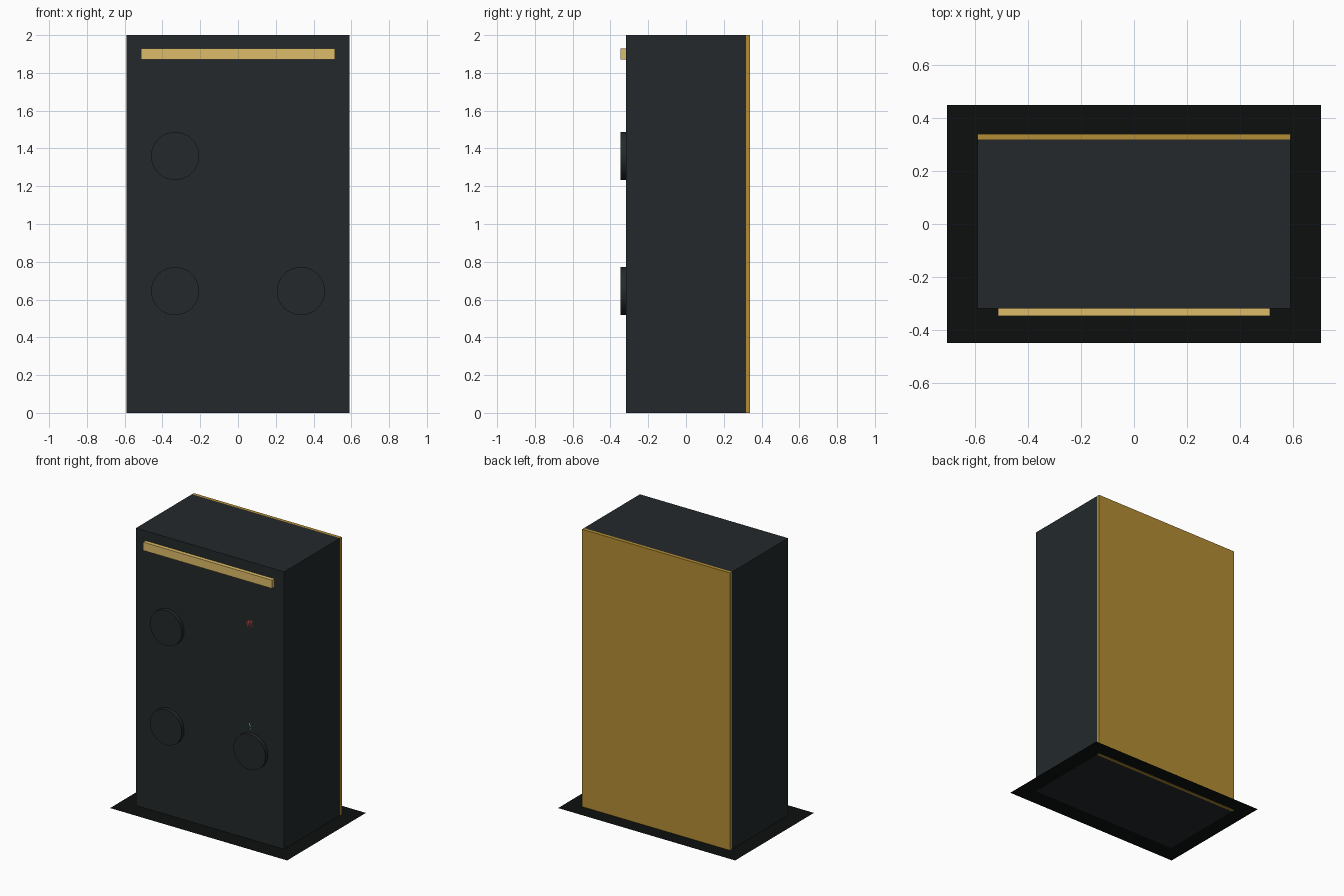
import bpy
import math

default = bpy.data.objects.get("Cube")
if default:
    bpy.data.objects.remove(default, do_unlink=True)


def material(name, rgb, roughness=0.6):
    mat = bpy.data.materials.new(name)
    mat.use_nodes = True
    mat.diffuse_color = (*rgb, 1)
    bsdf = mat.node_tree.nodes["Principled BSDF"]
    bsdf.inputs["Base Color"].default_value = (*rgb, 1)
    bsdf.inputs["Roughness"].default_value = roughness
    return mat


charcoal = material("charcoal", (0.017, 0.022, 0.024))
black = material("black", (0.004, 0.005, 0.005))
pale_brass = material("pale_brass", (0.73, 0.50, 0.14))
dark_brass = material("dark_brass", (0.46, 0.27, 0.035))
red = material("red", (0.6, 0.05, 0.05))
teal = material("teal", (0.05, 0.5, 0.5))

HALF_W, HALF_D, HEIGHT = 0.59, 0.318, 2.0
PROUD = 0.028


def finish(name, mat):
    obj = bpy.context.object
    obj.name = obj.data.name = name
    obj.data.materials.append(mat)
    return obj


def box(name, low, high, mat):
    centre = [(a + b) / 2 for a, b in zip(low, high)]
    bpy.ops.mesh.primitive_cube_add(size=1, location=centre)
    bpy.context.object.scale = [b - a for a, b in zip(low, high)]
    bpy.ops.object.transform_apply(location=False, rotation=False, scale=True)
    return finish(name, mat)


def front_disc(name, x, z, radius, front, back, mat):
    bpy.ops.mesh.primitive_cylinder_add(
        vertices=48, radius=radius, depth=back - front,
        location=(x, (front + back) / 2, z), rotation=(math.pi / 2, 0, 0))
    bpy.ops.object.shade_smooth_by_angle(angle=math.radians(40))
    return finish(name, mat)


# Cabinet and back panel
box("cabinet", (-HALF_W, -HALF_D, 0), (HALF_W, HALF_D, HEIGHT), charcoal)
box("back_panel", (-HALF_W, HALF_D, 0), (HALF_W, 0.34, HEIGHT), dark_brass)

# Trim bar across the upper front
box("trim_bar", (-0.513, -HALF_D - PROUD, 1.87),
    (0.513, -HALF_D, 1.93), pale_brass)

# Flat ground sheet, a hair above the cabinet underside
bpy.ops.mesh.primitive_plane_add(size=1, location=(0, 0, 0.003))
bpy.context.object.scale = (1.41, 0.896, 1)
bpy.ops.object.transform_apply(location=False, rotation=False, scale=True)
finish("base_sheet", black)

# Three round dials
dials = {"upper_right": (-0.333, 1.36),
         "lower_right": (-0.333, 0.645),
         "lower_left": (0.333, 0.645)}
for place, (x, z) in dials.items():
    front_disc("dial_" + place, x, z, 0.127, -HALF_D - PROUD, -HALF_D, charcoal)

# Small indicators set flush with the front
front_disc("red_indicator", 0.32, 1.55, 0.03, -HALF_D, -HALF_D + 0.01, red)
for place, x in (("right", -0.345), ("left", 0.32)):
    box("teal_indicator_" + place, (x - 0.008, -HALF_D, 0.79),
        (x + 0.008, -HALF_D + 0.01, 0.84), teal)
